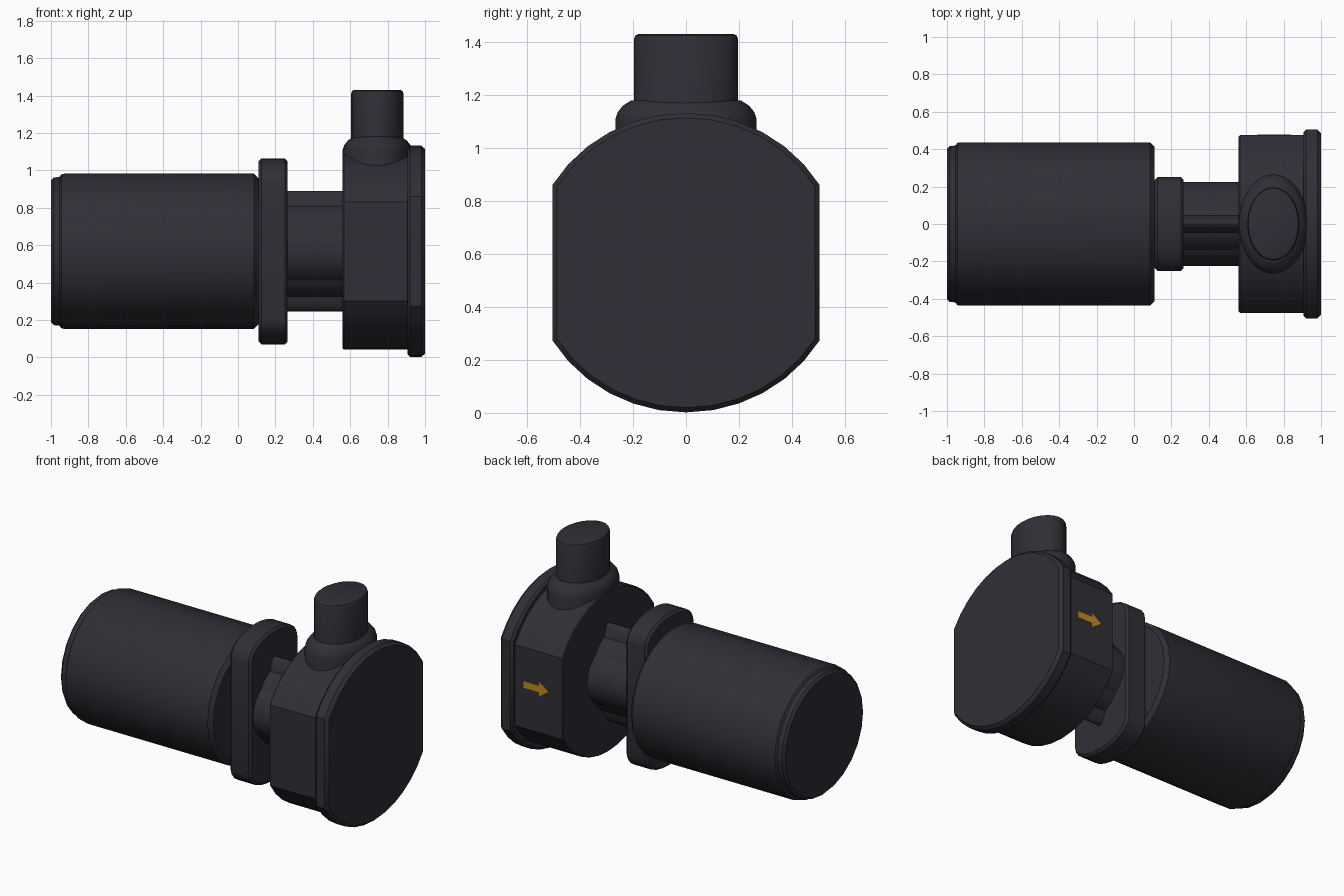
import bpy, bmesh, math
from mathutils import Vector

cube = bpy.data.objects.get("Cube")
if cube:
    bpy.data.objects.remove(cube, do_unlink=True)

AXIS_Z = 0.567


def material(name, rgb):
    m = bpy.data.materials.new(name)
    m.use_nodes = True
    m.diffuse_color = (*rgb, 1)
    m.node_tree.nodes["Principled BSDF"].inputs["Base Color"].default_value = (*rgb, 1)
    return m


dark = material("dark plastic", (0.028, 0.028, 0.037))
ochre = material("ochre paint", (0.5, 0.27, 0.015))


def finish(name, bm, mat):
    bmesh.ops.remove_doubles(bm, verts=bm.verts, dist=0.0005)
    bmesh.ops.recalc_face_normals(bm, faces=bm.faces)
    for f in bm.faces:
        f.smooth = True
    me = bpy.data.meshes.new(name)
    bm.to_mesh(me)
    bm.free()
    me.set_sharp_from_angle(angle=math.radians(32))
    me.materials.append(mat)
    ob = bpy.data.objects.new(name, me)
    bpy.context.collection.objects.link(ob)
    return ob


def outline(a, b, cut, lift=0.0, n=12):
    """Ellipse with radii a, b, flat-sided at +-cut; lift stretches the straight sides."""
    start = math.acos(min(1, cut / a))
    pts = []
    for sign in (1, -1):
        for i in range(n + 1):
            t = start + (math.pi - 2 * start) * i / n
            pts.append((sign * a * math.cos(t), sign * (b * math.sin(t) + lift)))
    return pts


def loft(name, a, b, rings, place, cut=9, lift=0.0, mat=dark):
    """Skin rings of (position, inset); place maps (u, v, position) to a point."""
    bm = bmesh.new()
    loops = []
    for pos, inset in rings:
        pts = outline(a - inset, b - inset, cut - inset, lift)
        loops.append([bm.verts.new(place(u, v, pos)) for u, v in pts])
    for lo, hi in zip(loops, loops[1:]):
        for i in range(len(lo)):
            j = (i + 1) % len(lo)
            bm.faces.new((lo[i], lo[j], hi[j], hi[i]))
    bm.faces.new(loops[0])
    bm.faces.new(loops[-1])
    return finish(name, bm, mat)


def along_x(u, v, pos):
    return Vector((pos, u, AXIS_Z + v))


def upright(u, v, pos):
    return Vector((0.745 + u, v, pos))


# Motor barrel with stepped rear cap
loft("motor_barrel", 0.437, 0.415,
     [(-1, 0.035), (-0.985, 0.02), (-0.955, 0.018), (-0.945, 0.004), (-0.93, 0),
      (0.085, 0), (0.11, 0.025)], along_x)

# Narrow mounting flange
loft("mounting_flange", 0.25, 0.13,
     [(0.11, 0.015), (0.125, 0), (0.25, 0), (0.265, 0.015)], along_x, lift=0.367)

# Ribbed neck between the flange and the pump housing
span = [(0.25, 0), (0.57, 0)]
loft("neck_core", 0.18, 0.25, span, along_x)
loft("neck_side_shells", 0.225, 0.2, span, along_x)
loft("neck_rib", 0.07, 0.322, span, along_x, cut=0.06)

# Pump housing and its end cover, both with flat sides
loft("pump_housing", 0.55, 0.525,
     [(0.56, 0.006), (0.566, 0), (0.92, 0)], along_x, cut=0.475)
loft("end_cover", 0.59, 0.565,
     [(0.905, 0.015), (0.92, 0), (0.98, 0), (1, 0.018)], along_x, cut=0.504)

# Outlet collar and pipe
loft("outlet_collar", 0.185, 0.266,
     [(0.9, 0), (1.11, 0), (1.135, 0.008), (1.16, 0.028), (1.18, 0.06)], upright)
loft("outlet_pipe", 0.14, 0.197,
     [(1.05, 0), (1.41, 0), (1.425, 0.006), (1.43, 0.018)], upright)

# Painted flow arrow on the rear flat of the housing
bm = bmesh.new()
half = [(0.09, 0.022), (-0.02, 0.022), (-0.02, 0.05), (-0.09, 0)]
shape = half + [(x, -z) for x, z in reversed(half[:-1])]
face = bm.faces.new([bm.verts.new((0.75 + x, 0.474, 0.59 + z)) for x, z in shape])
ext = bmesh.ops.extrude_face_region(bm, geom=[face])
moved = [g for g in ext["geom"] if isinstance(g, bmesh.types.BMVert)]
bmesh.ops.translate(bm, verts=moved, vec=(0, 0.005, 0))
finish("flow_arrow", bm, ochre)
